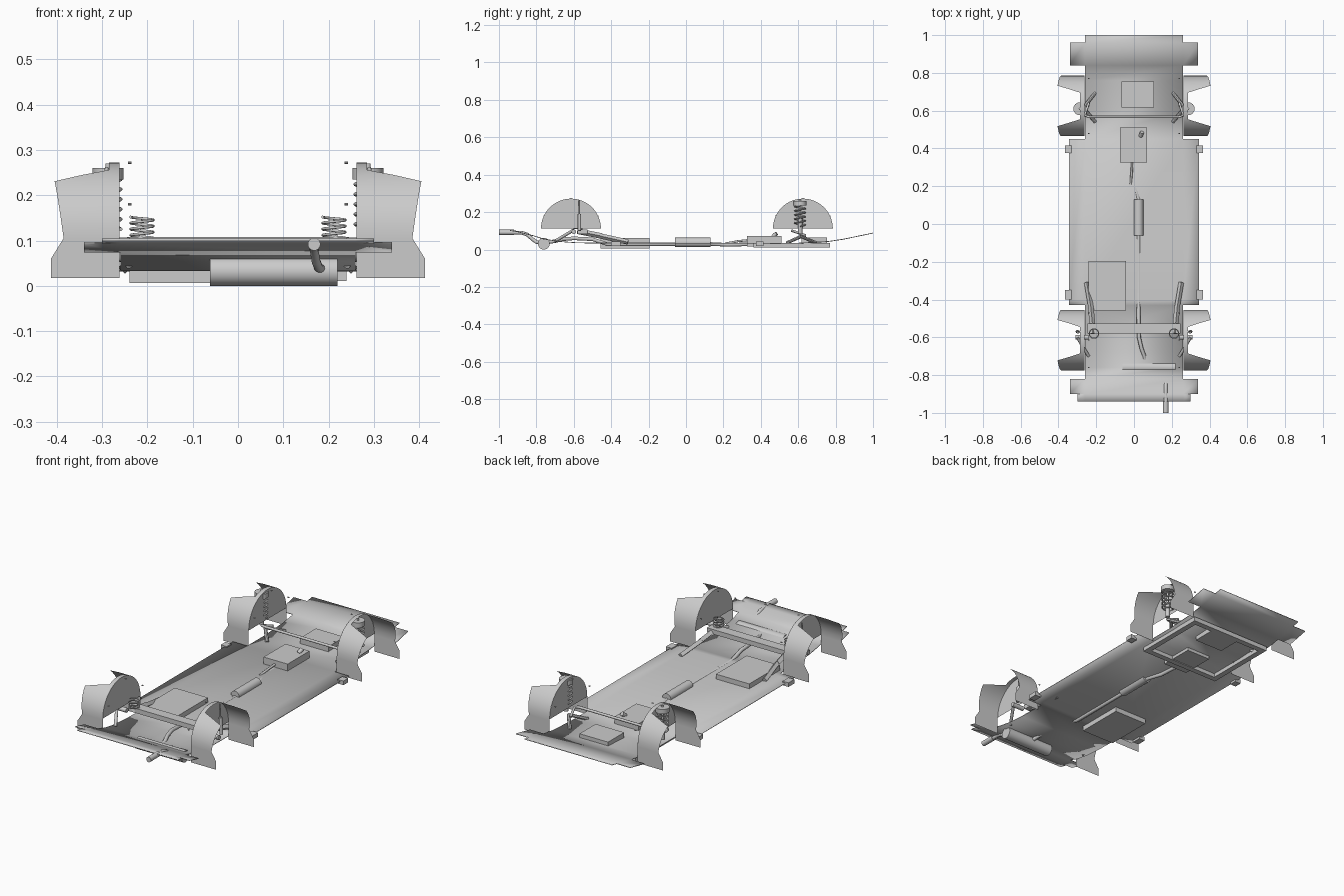
import bpy, bmesh, math
from mathutils import Vector

if "Cube" in bpy.data.objects:
    bpy.data.objects.remove(bpy.data.objects["Cube"])


def mesh_obj(name, bm, smooth=False):
    bmesh.ops.remove_doubles(bm, verts=bm.verts, dist=1e-5)
    bmesh.ops.recalc_face_normals(bm, faces=bm.faces)
    me = bpy.data.meshes.new(name)
    bm.to_mesh(me)
    bm.free()
    ob = bpy.data.objects.new(name, me)
    bpy.context.collection.objects.link(ob)
    if smooth:
        activate(ob)
        bpy.ops.object.shade_smooth_by_angle(angle=math.radians(35))
    return ob


def activate(ob):
    bpy.ops.object.select_all(action='DESELECT')
    ob.select_set(True)
    bpy.context.view_layer.objects.active = ob


def box(name, x0, x1, y0, y1, z0, z1):
    bm = bmesh.new()
    bmesh.ops.create_cube(bm, size=1)
    for v in bm.verts:
        v.co = ((x0 + x1) / 2 + v.co.x * (x1 - x0),
                (y0 + y1) / 2 + v.co.y * (y1 - y0),
                (z0 + z1) / 2 + v.co.z * (z1 - z0))
    return mesh_obj(name, bm)


def rod(name, a, b, r, r2=None, sides=24, smooth=True):
    """Cylinder, cone or square bar between two points."""
    a, b = Vector(a), Vector(b)
    bm = bmesh.new()
    bmesh.ops.create_cone(bm, cap_ends=True, segments=sides, radius1=r,
                          radius2=r if r2 is None else r2, depth=(b - a).length)
    q = (b - a).to_track_quat('Z', 'Y')
    for v in bm.verts:
        v.co = q @ v.co + (a + b) / 2
    return mesh_obj(name, bm, smooth)


def tube(name, pts, r):
    """Round pipe along a path."""
    cu = bpy.data.curves.new(name, 'CURVE')
    cu.dimensions = '3D'
    cu.bevel_depth, cu.bevel_resolution, cu.use_fill_caps = r, 3, True
    sp = cu.splines.new('POLY')
    sp.points.add(len(pts) - 1)
    for p, c in zip(sp.points, pts):
        p.co = (*c, 1)
    ob = bpy.data.objects.new(name, cu)
    bpy.context.collection.objects.link(ob)
    activate(ob)
    bpy.ops.object.convert(target='MESH')
    bpy.ops.object.shade_smooth_by_angle(angle=math.radians(50))


def coil(name, x, y, z0, z1, r, turns, wire):
    n = int(turns * 18)
    tube(name, [(x + r * math.cos(math.tau * turns * i / n),
                 y + r * math.sin(math.tau * turns * i / n),
                 z0 + (z1 - z0) * i / n) for i in range(n + 1)], wire)


# Floor pan: stepped outline bent along a side profile
PROFILE = [(-0.94, 0.102), (-0.9, 0.095), (-0.82, 0.075), (-0.76, 0.056), (-0.68, 0.043),
           (-0.58, 0.036), (-0.4, 0.034), (0.6, 0.034), (0.76, 0.043), (0.84, 0.055), (1.0, 0.088)]
WIDTHS = [(-0.94, -0.90, 0.30), (-0.90, -0.82, 0.34), (-0.82, -0.43, 0.26),
          (-0.43, 0.45, 0.345), (0.45, 0.84, 0.26), (0.84, 0.96, 0.34), (0.96, 1.0, 0.26)]


def pan_z(y):
    for (y0, z0), (y1, z1) in zip(PROFILE, PROFILE[1:]):
        if y <= y1 + 1e-6:
            return z0 + (z1 - z0) * (y - y0) / (y1 - y0)


bm = bmesh.new()
for y0, y1, w in WIDTHS:
    ys = sorted({y0, y1} | {y for y, z in PROFILE if y0 < y < y1})
    xs = sorted({-w, -0.26, 0.26, w})
    for ya, yb in zip(ys, ys[1:]):
        for xa, xb in zip(xs, xs[1:]):
            bm.faces.new([bm.verts.new((x, y, pan_z(y)))
                          for x, y in ((xa, ya), (xb, ya), (xb, yb), (xa, yb))])
pan = mesh_obj("floor_pan", bm, True)
mod = pan.modifiers.new("thickness", 'SOLIDIFY')
mod.thickness, mod.offset = 0.004, 0

# Wheel housings: half-disc inner wall, liner over the tyre, clips
R, ZC, XI = 0.16, 0.112, 0.262


def liner_section():
    half = [(R, 0.017, 0.413), (R, 0.06, 0.413), (R, 0.105, 0.385)]
    for deg in (0, 8, 16, 24, 32, 40, 48, 56, 64, 72, 81, 90):
        a = math.radians(deg)
        xo = 0.386 + 0.019 * deg / 48 if deg <= 48 else max(0.285, 0.405 - 0.12 * (deg - 48) / 16)
        half.append((R * math.cos(a), ZC + R * math.sin(a), xo))
    return half + [(-y, z, x) for y, z, x in reversed(half[:-1])]


for end, yc in (("front", -0.615), ("rear", 0.625)):
    for side, s in (("left", -1), ("right", 1)):
        tag = end + "_" + side
        bm = bmesh.new()
        rows = [(bm.verts.new((s * XI, yc + y, z)), bm.verts.new((s * xo, yc + y, z)))
                for y, z, xo in liner_section()]
        for p, q in zip(rows, rows[1:]):
            bm.faces.new((p[0], p[1], q[1], q[0]))
        mesh_obj("arch_liner_" + tag, bm, True)
        bm = bmesh.new()
        bm.faces.new([bm.verts.new((s * XI, yc + R * math.cos(math.pi * i / 32),
                                    ZC + R * math.sin(math.pi * i / 32))) for i in range(33)])
        mesh_obj("arch_wall_" + tag, bm)
        for dy, z in ((-0.145, 0.18), (0, 0.272), (0.145, 0.18)):
            rod("arch_clip_" + tag, (s * 0.235, yc + dy, z), (s * 0.243, yc + dy, z), 0.003, sides=10)

# Suspension, both sides
for side, s in (("left", -1), ("right", 1)):
    # beam-axle end
    coil("axle_spring_" + side, s * 0.212, -0.58, 0.105, 0.152, 0.025, 3.5, 0.003)
    rod("axle_damper_" + side, (s * 0.30, -0.57, 0.10), (s * 0.295, -0.57, 0.19), 0.009)
    rod("axle_damper_rod_" + side, (s * 0.295, -0.57, 0.19), (s * 0.29, -0.57, 0.262), 0.004)
    rod("trailing_arm_" + side, (s * 0.215, -0.58, 0.098), (s * 0.228, -0.45, 0.072), 0.015, sides=4, smooth=False)
    rod("trailing_arm_tip_" + side, (s * 0.225, -0.46, 0.073), (s * 0.25, -0.31, 0.04), 0.014, sides=4, smooth=False)
    rod("hub_link_" + side, (s * 0.30, -0.60, 0.105), (s * 0.24, -0.70, 0.045), 0.008)
    rod("axle_stub_" + side, (s * 0.24, -0.60, 0.095), (s * 0.31, -0.60, 0.095), 0.012)
    # strut end
    rod("strut_mount_" + side, (s * 0.287, 0.61, 0.235), (s * 0.287, 0.61, 0.26), 0.034, sides=32)
    coil("strut_spring_" + side, s * 0.287, 0.61, 0.125, 0.235, 0.028, 5, 0.004)
    rod("strut_damper_" + side, (s * 0.287, 0.61, 0.085), (s * 0.287, 0.61, 0.17), 0.012)
    rod("strut_rod_" + side, (s * 0.287, 0.61, 0.17), (s * 0.287, 0.61, 0.27), 0.006)
    for y in (0.54, 0.695):
        rod("control_arm_" + side, (s * 0.268, 0.615, 0.07), (s * 0.205, y, 0.036), 0.009, sides=8)
    # jacking pads along the sill
    for y0, y1 in ((0.375, 0.415), (-0.40, -0.35)):
        box("jacking_pad_" + side, *sorted((s * 0.33, s * 0.365)), y0, y1, 0.02, 0.042)
    # subframe rail
    box("subframe_rail_" + side, *sorted((s * 0.21, s * 0.24)), 0.36, 0.77, 0.011, 0.035)

for y in (0.36, 0.74):
    box("subframe_cross_member", -0.21, 0.21, y, y + 0.03, 0.011, 0.035)
box("beam_axle", -0.245, 0.245, -0.58, -0.527, 0.083, 0.108)
tube("anti_roll_bar", [(-0.24, 0.64, 0.075), (-0.26, 0.575, 0.098), (-0.24, 0.567, 0.1),
                       (0.24, 0.567, 0.1), (0.26, 0.575, 0.098), (0.24, 0.64, 0.075)], 0.007)

# Mechanical boxes
box("fuel_tank", -0.24, -0.042, -0.457, -0.195, 0.006, 0.062)
box("engine_block", -0.065, 0.105, 0.618, 0.755, 0.012, 0.065)
box("gearbox", -0.075, 0.068, 0.325, 0.51, 0.015, 0.073)
rod("gear_selector", (0.035, 0.465, 0.07), (0.042, 0.485, 0.086), 0.011, sides=12)
tube("gear_cable", [(-0.01, 0.33, 0.05), (-0.012, 0.28, 0.045), (-0.018, 0.21, 0.032)], 0.006)

# Exhaust line
tube("exhaust_pipe", [(-0.01, 0.33, 0.028), (0.0, 0.22, 0.025), (0.024, 0.13, 0.03), (0.024, -0.42, 0.028),
                      (0.024, -0.50, 0.055), (0.026, -0.60, 0.06), (0.04, -0.66, 0.055),
                      (0.055, -0.70, 0.045), (0.06, -0.76, 0.035)], 0.010)
rod("catalyst", (0.024, -0.06, 0.038), (0.024, 0.13, 0.038), 0.025, sides=32)
rod("muffler", (-0.062, -0.76, 0.0315), (0.22, -0.76, 0.0315), 0.0315, sides=48)
tube("tail_pipe_bend", [(0.19, -0.765, 0.035), (0.178, -0.80, 0.04), (0.172, -0.82, 0.055),
                        (0.168, -0.85, 0.08), (0.168, -0.88, 0.09), (0.168, -0.93, 0.091)], 0.010)
rod("tail_pipe_tip", (0.168, -1.0, 0.092), (0.168, -0.92, 0.092), 0.014)
